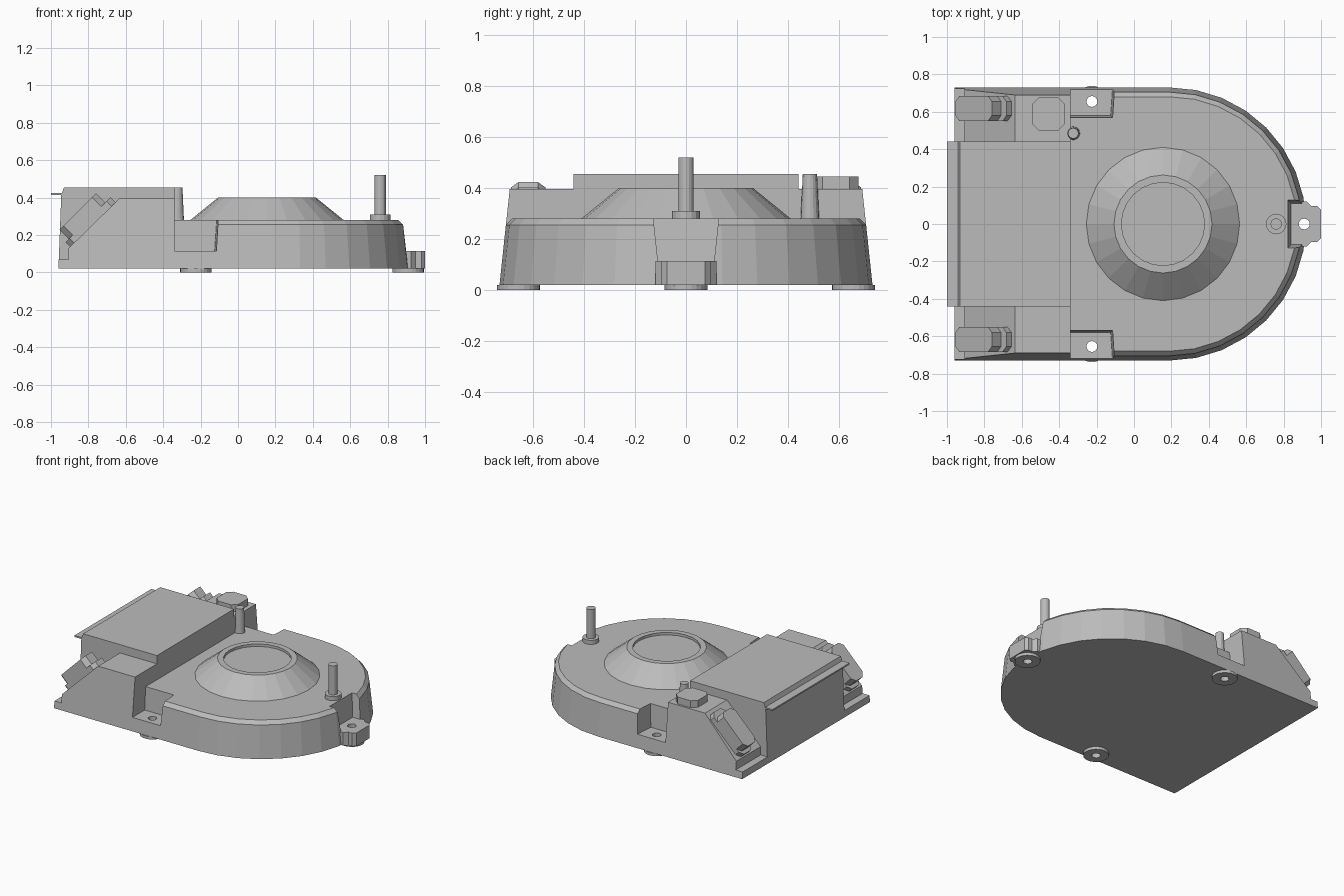
import bpy, bmesh, math
from mathutils import Vector

cube = bpy.data.objects.get("Cube")
if cube:
    bpy.data.objects.remove(cube, do_unlink=True)

grey = bpy.data.materials.new("housing grey")
grey.use_nodes = True
grey.diffuse_color = (0.5, 0.5, 0.5, 1)
grey.node_tree.nodes["Principled BSDF"].inputs["Base Color"].default_value = grey.diffuse_color


def loft(name, rings):
    """Skin a stack of matching rings and cap both ends."""
    bm = bmesh.new()
    loops = [[bm.verts.new(p) for p in ring] for ring in rings]
    for a, b in zip(loops, loops[1:]):
        for i in range(len(a)):
            j = (i + 1) % len(a)
            bm.faces.new((a[i], a[j], b[j], b[i]))
    bm.faces.new(loops[0])
    bm.faces.new(loops[-1])
    bmesh.ops.recalc_face_normals(bm, faces=bm.faces)
    mesh = bpy.data.meshes.new(name)
    bm.to_mesh(mesh)
    bm.free()
    mesh.materials.append(grey)
    obj = bpy.data.objects.new(name, mesh)
    bpy.context.collection.objects.link(obj)
    return obj


def turned(name, x, y, profile, n=24):
    """Round part from (radius, height) pairs."""
    angles = [math.tau * i / n for i in range(n)]
    return loft(name, [[(x + r * math.cos(a), y + r * math.sin(a), z) for a in angles]
                       for r, z in profile])


def extruded(name, outline, z0, z1):
    return loft(name, [[(x, y, z) for x, y in outline] for z in (z0, z1)])


def cut(obj, cutter):
    mod = obj.modifiers.new(cutter.name, "BOOLEAN")
    mod.operation = "DIFFERENCE"
    mod.solver = "EXACT"
    mod.object = cutter


def as_cutter(obj):
    obj.hide_render = True
    obj.hide_viewport = True
    obj.display_type = "WIRE"
    return obj


def octagon(x0, x1, y0, y1, c):
    return [(x0 + c, y0), (x1 - c, y0), (x1, y0 + c), (x1, y1 - c),
            (x1 - c, y1), (x0 + c, y1), (x0, y1 - c), (x0, y0 + c)]


BACK, SPLIT, FLOOR, ARC_X = -0.96, -0.34, 0.115, 0.19


# Rounded housing with chamfered rim
def d_ring(w, z, n=16):
    arc = [math.pi * (i / n - 0.5) for i in range(n + 1)]
    return ([(SPLIT, -w, z)]
            + [(ARC_X + w * math.cos(a), w * math.sin(a), z) for a in arc]
            + [(SPLIT, w, z)])


housing = loft("housing", [d_ring(0.73, 0.02), d_ring(0.705, 0.255), d_ring(0.68, 0.28)])

# Raised rear block and its thin lip
block = [(BACK, 0.02), (SPLIT, 0.02), (SPLIT, 0.455), (-0.93, 0.455), (-0.945, 0.415)]
loft("rear_block", [[(x, y, z) for x, z in block] for y in (-0.44, 0.44)])
extruded("rear_lip", [(-1, -0.44), (-0.92, -0.44), (-0.92, 0.44), (-1, 0.44)], 0.413, 0.424)

# Sloped shoulders with leaning outer walls
shoulder = [(BACK, 0.02), (SPLIT, 0.02), (SPLIT, 0.395), (-0.635, 0.395),
            (-0.905, 0.13), (-0.905, 0.07), (BACK, 0.07)]


def wall(z):
    return 0.73 - (z - 0.02) * 0.107


# Slanted latch, laid on the slope
def latch(name, side, outline, n0, n1):
    k = math.sqrt(0.5)
    loft(name, [[(-0.905 + k * (s - n), side * y, 0.13 + k * (s + n)) for s, y in outline]
                for n in (n0, n1)])


for side, label in ((1, "left"), (-1, "right")):
    loft(label + "_shoulder", [[(x, side * 0.44, z) for x, z in shoulder],
                               [(x, side * wall(z), z) for x, z in shoulder]])
    latch(label + "_latch_base", side, octagon(0.01, 0.35, 0.55, 0.685, 0.03), -0.005, 0.035)
    latch(label + "_latch_body", side, octagon(0.035, 0.31, 0.55, 0.685, 0.03), 0.035, 0.105)

# Mounting points: notch, foot and screw hole
for label, x, y in (("left", -0.225, 0.655), ("right", -0.225, -0.655), ("front", 0.91, 0)):
    hole = as_cutter(turned(label + "_hole_cutter", x, y, [(0.029, -0.1), (0.029, 0.2)], 16))
    foot = turned(label + "_foot", x, y, [(0.084, 0), (0.084, 0.02)])
    if y:
        s = 1 if y > 0 else -1
        rings = [[(-0.4, s * (0.58 - t), z), (-0.125 + t, s * (0.58 - t), z),
                  (-0.11 + t, s * 0.8, z), (-0.4, s * 0.8, z)]
                 for t, z in ((0, FLOOR), (0.012, 0.3))]
    else:
        rings = [[(0.84 - t, -0.11 - t, z), (1.1, -0.11 - t, z),
                  (1.1, 0.11 + t, z), (0.84 - t, 0.11 + t, z)]
                 for t, z in ((0, FLOOR), (0.02, 0.3))]
        half = [(0.85, 0.12), (0.925, 0.12), (0.95, 0.095), (0.98, 0.095), (1, 0.075)]
        tab = extruded("front_tab", half + [(px, -py) for px, py in reversed(half)], 0.02, FLOOR)
        cut(tab, hole)
    cut(housing, as_cutter(loft(label + "_notch_cutter", rings)))
    cut(housing, hole)
    cut(foot, hole)

# Central cone with dished top
turned("cone", 0.155, 0, [(0.41, 0.28), (0.262, 0.4), (0.222, 0.4), (0.222, 0.382)])

# Pins and pad
turned("tall_pin", 0.76, 0, [(0.055, 0.28), (0.055, 0.31), (0.03, 0.31), (0.03, 0.52)], 16)
turned("short_pin", -0.325, 0.485, [(0.036, 0.28), (0.028, 0.455)], 16)
extruded("button_pad", octagon(-0.545, -0.37, 0.5, 0.675, 0.035), 0.395, 0.445)
